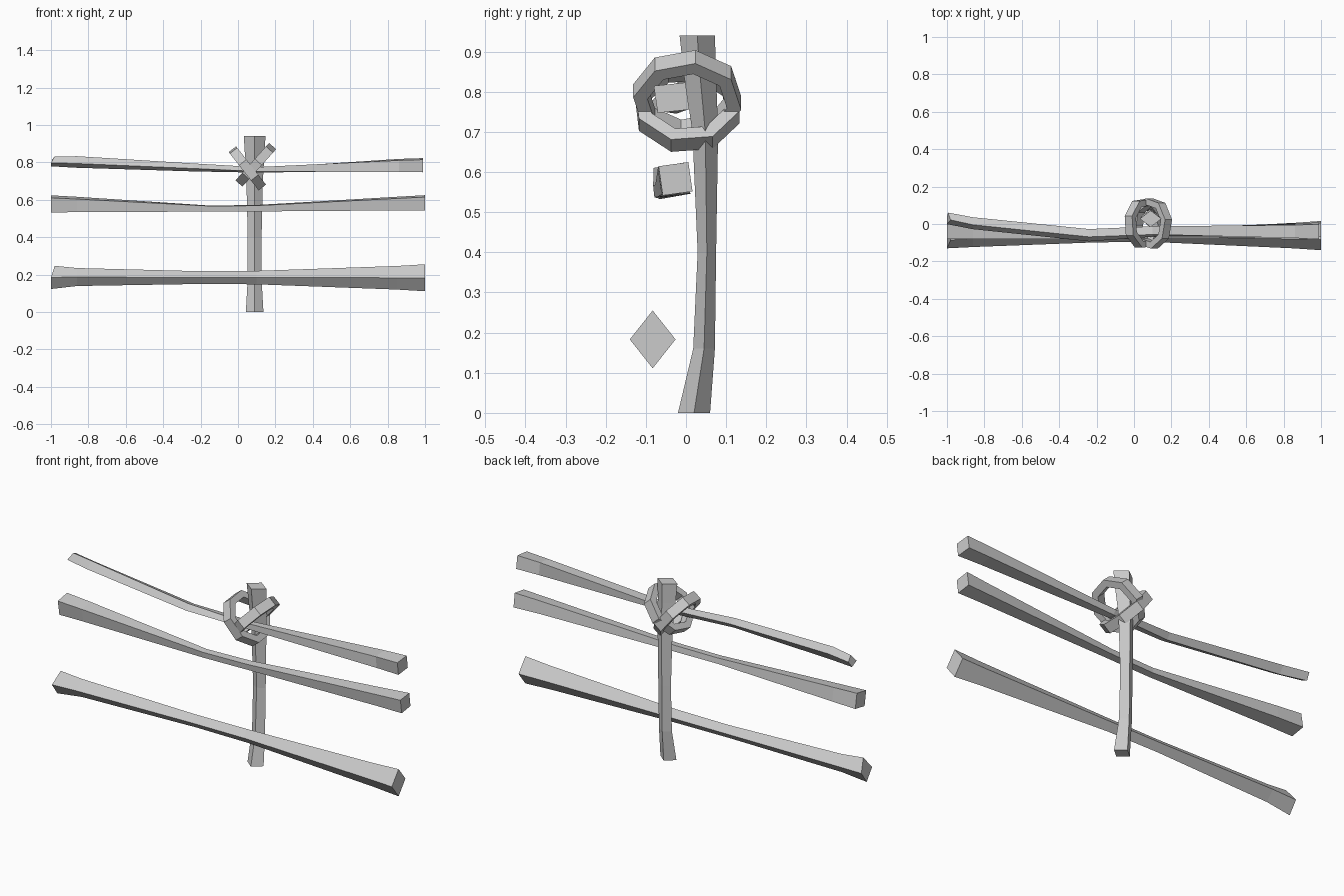
import bpy, math
from mathutils import Vector

if "Cube" in bpy.data.objects:
    bpy.data.objects.remove(bpy.data.objects["Cube"])


def mesh_object(name, rings, closed=False):
    """Skin a list of equal-length cross-section rings."""
    n, m = len(rings[0]), len(rings)
    verts = [v for r in rings for v in r]
    faces = [(i * n + k, i * n + (k + 1) % n,
              (i + 1) % m * n + (k + 1) % n, (i + 1) % m * n + k)
             for i in range(m if closed else m - 1) for k in range(n)]
    if not closed:
        faces += [tuple(reversed(range(n))), tuple(range((m - 1) * n, m * n))]
    me = bpy.data.meshes.new(name)
    me.from_pydata(verts, [], faces)
    ob = bpy.data.objects.new(name, me)
    bpy.context.collection.objects.link(ob)
    bpy.context.view_layer.objects.active = ob
    ob.select_set(True)
    bpy.ops.object.mode_set(mode='EDIT')
    bpy.ops.mesh.select_all(action='SELECT')
    bpy.ops.mesh.normals_make_consistent(inside=False)
    bpy.ops.object.mode_set(mode='OBJECT')
    ob.select_set(False)
    return ob


def rail(name, stations):
    """Four-sided timber along x; station = x, y, z, radius y, radius z, roll, end slant."""
    rings = []
    for x, y, z, ry, rz, roll, slant in stations:
        ring = []
        for k in range(4):
            a = math.radians(roll + 90 * k)
            ring.append((x + slant * max(0, math.sin(a)),
                         y + ry * math.cos(a), z + rz * math.sin(a)))
        rings.append(ring)
    return mesh_object(name, rings)


# upright post, diamond section: z, y, half width, half depth
post = [(0, .02, .047, .04), (.16, .045, .038, .027), (.4, .052, .037, .023),
        (.7, .048, .044, .032), (.84, .035, .052, .04), (.94, .028, .058, .044)]
mesh_object("post", [[(.089 - w, y, z), (.089, y - d, z), (.089 + w, y, z), (.089, y + d, z)]
                     for z, y, w, d in post])

# bottom rail
rail("bottom_rail", [
    (-1, -.085, .185, .045, .062, 0, .02), (-.86, -.08, .187, .043, .048, 0, 0),
    (-.2, -.068, .184, .03, .034, 0, 0), (.1, -.066, .184, .03, .036, 0, 0),
    (.85, -.08, .183, .05, .063, 0, 0), (1, -.083, .183, .057, .072, 0, 0)])

# middle rail
rail("middle_rail", [
    (-1, -.035, .578, .056, .056, 55, 0), (-.86, -.038, .575, .052, .05, 55, 0),
    (-.15, -.062, .553, .026, .021, 50, 0), (.1, -.055, .555, .027, .022, 52, 0),
    (.86, -.032, .58, .048, .046, 53, 0), (1, -.026, .583, .053, .052, 53, 0)])

# top rail
rail("top_rail", [
    (-1, .03, .805, .032, .027, 15, .02), (-.86, .004, .802, .033, .032, 15, 0),
    (-.24, -.06, .773, .034, .022, 15, 0), (.1, -.04, .76, .032, .017, 30, 0),
    (.86, -.036, .783, .05, .045, 52, 0), (.99, -.036, .785, .056, .048, 52, 0)])


# rope lashing: two crossed faceted loops of square section
def loop(name, centre, angle, radius, phase, half):
    u = Vector((math.cos(angle), 0, math.sin(angle)))
    v = Vector((0, 1, 0))
    w = u.cross(v)
    rings = []
    for i in range(8):
        a = phase + i * math.tau / 8
        r = u * math.cos(a) + v * math.sin(a)
        c = Vector(centre) + r * radius
        rings.append([c + r * (sr * .018) + w * (sw * half)
                      for sr, sw in ((-1, -1), (1, -1), (1, 1), (-1, 1))])
    mesh_object(name, rings, closed=True)


loop("rope_loop_left", (.05, .003, .768), math.radians(128), .118, .3, .025)
loop("rope_loop_right", (.095, .003, .787), math.radians(48), .118, .15, .025)
